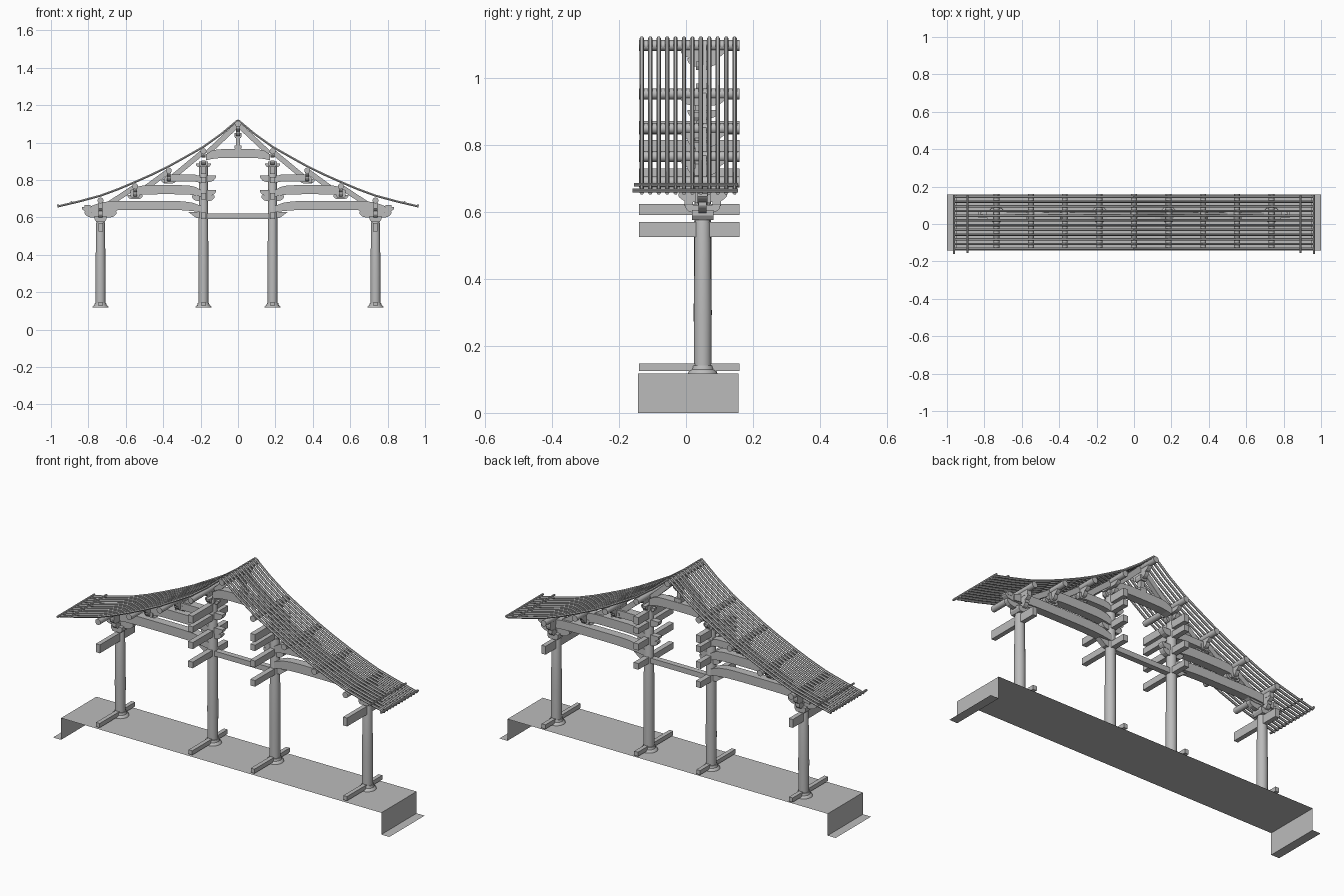
import bpy, bmesh, math
from mathutils import Vector

cube = bpy.data.objects.get("Cube")
if cube:
    bpy.data.objects.remove(cube, do_unlink=True)

timber = bpy.data.materials.new("timber_grey")
timber.use_nodes = True
GREY = (0.5, 0.5, 0.5, 1)
timber.diffuse_color = GREY
timber.node_tree.nodes["Principled BSDF"].inputs["Base Color"].default_value = GREY

YC, Y0, Y1 = 0.05, -0.14, 0.16       # frame centre line, bay ends
SIDES = (("left", 1), ("right", -1))
OUT, IN = 0.735, 0.185               # column positions


def finish(name, bm, smooth=False):
    bmesh.ops.recalc_face_normals(bm, faces=bm.faces)
    mesh = bpy.data.meshes.new(name)
    bm.to_mesh(mesh)
    bm.free()
    obj = bpy.data.objects.new(name, mesh)
    bpy.context.collection.objects.link(obj)
    mesh.materials.append(timber)
    if smooth:
        bpy.ops.object.select_all(action="DESELECT")
        obj.select_set(True)
        bpy.context.view_layer.objects.active = obj
        bpy.ops.object.shade_smooth_by_angle(angle=math.radians(40))
    return obj


def prism(name, pts, depth, axis="y", at=YC):
    """Extrude an outline of (horizontal, z) points along an axis, centred on at."""
    bm = bmesh.new()
    def place(h, z, d):
        return (h, d, z) if axis == "y" else (d, h, z)
    face = bm.faces.new([bm.verts.new(place(h, z, at - depth / 2)) for h, z in pts])
    ext = bmesh.ops.extrude_face_region(bm, geom=[face])
    moved = [v for v in ext["geom"] if isinstance(v, bmesh.types.BMVert)]
    bmesh.ops.translate(bm, verts=moved, vec=place(0, 0, depth))
    return finish(name, bm)


def box(name, x, y, z):
    return prism(name, [(x[0], z[0]), (x[1], z[0]), (x[1], z[1]), (x[0], z[1])],
                 y[1] - y[0], at=(y[0] + y[1]) / 2)


def lathe(name, profile, x, y, steps=20):
    bm = bmesh.new()
    verts = [bm.verts.new((x + r, y, z)) for r, z in profile]
    edges = [bm.edges.new(pair) for pair in zip(verts, verts[1:])]
    bmesh.ops.spin(bm, geom=verts + edges, cent=(x, y, 0), axis=(0, 0, 1),
                   angle=math.tau, steps=steps)
    bmesh.ops.remove_doubles(bm, verts=bm.verts, dist=0.0002)
    return finish(name, bm, True)


def log(name, x, z, r, y0=Y0, y1=Y1, seg=14):
    """Round timber running along the bay."""
    bm = bmesh.new()
    bmesh.ops.create_cone(bm, cap_ends=True, segments=seg, radius1=r, radius2=r, depth=y1 - y0)
    for v in bm.verts:
        v.co = (x + v.co.x, (y0 + y1) / 2 + v.co.z, z + v.co.y)
    return finish(name, bm, True)


def boat(name, centre, half, z0, z1, depth, axis, at):
    """Bracket arm with ends curling upward."""
    h = z1 - z0
    right = [(0.55, 0), (0.8, 0.18), (0.95, 0.5), (1, 0.7), (1, 1)]
    pts = [(centre + half * u, z0 + h * t) for u, t in right]
    pts += [(centre - half * u, z0 + h * t) for u, t in reversed(right)]
    return prism(name, pts, depth, axis, at)


def moon_beam(name, a, b, z0, z1, depth=0.045):
    """Cambered beam with rounded shoulders and an arched underside."""
    n = 12
    h = z1 - z0
    top, low = [], []
    for i in range(n + 1):
        t = i / n
        u = abs(2 * t - 1)
        x = a + (b - a) * t
        top.append((x, z1 - 0.45 * h * u ** 6))
        low.append((x, z0 + 0.22 * h * (1 - u ** 4)))
    return prism(name, top + low[::-1], depth)


def block(name, x, z0, z1, w, y=YC):
    """Bearing block with a tapered foot."""
    zm = z0 + 0.45 * (z1 - z0)
    f = w * 0.72
    return prism(name, [(x - f, z0), (x + f, z0), (x + w, zm), (x + w, z1),
                        (x - w, z1), (x - w, zm)], 2 * w, at=y)


def strut(name, a, b, w=0.028, depth=0.024):
    p, q = Vector(a), Vector(b)
    d = (q - p).normalized()
    n = Vector((-d.y, d.x)) * w / 2
    return prism(name, [tuple(v) for v in (p - n, q - n, q + n, p + n)], depth)


# folded sheet platform with ground flanges
bm = bmesh.new()
path = [(-1, 0), (-0.952, 0), (-0.952, 0.117), (0.952, 0.117), (0.952, 0), (1, 0)]
rows = [[bm.verts.new((x, y, z)) for x, z in path] for y in (-0.143, 0.157)]
for i in range(len(path) - 1):
    bm.faces.new((rows[0][i], rows[0][i + 1], rows[1][i + 1], rows[1][i]))
finish("platform", bm)

# central tie beam, top beam and ridge post
box("inner_tie_beam", (-IN, IN), (0.035, 0.065), (0.592, 0.62))
moon_beam("top_beam", -0.17, 0.17, 0.905, 0.965)
block("ridge_foot", 0, 0.962, 0.985, 0.02)
box("ridge_post", (-0.011, 0.011), (0.038, 0.062), (0.98, 1.04))
block("ridge_block", 0, 1.025, 1.05, 0.02)
boat("ridge_arm_lower", YC, 0.045, 1.035, 1.06, 0.02, "x", 0)
boat("ridge_arm_upper", YC, 0.065, 1.06, 1.085, 0.02, "x", 0)
log("ridge_purlin", 0, 1.098, 0.016)

STEPS = [(0, 1.098), (IN, 0.953), (0.37, 0.85), (0.55, 0.766), (OUT, 0.69)]

for side, s in SIDES:
    # columns with flared stone feet
    for label, x, top in (("outer", OUT, 0.578), ("inner", IN, 0.885)):
        lathe(f"{side}_{label}_column",
              [(0, 0.13), (0.026, 0.13), (0.027, 0.3), (0.0235, top - 0.01), (0.021, top), (0, top)],
              s * x, YC)
        lathe(f"{side}_{label}_column_foot",
              [(0, 0.118), (0.044, 0.118), (0.042, 0.124), (0.033, 0.13), (0.03, 0.142), (0, 0.142)],
              s * x, YC)
        box(f"{side}_{label}_sill", (s * x - 0.011, s * x + 0.011), (Y0, Y1), (0.125, 0.148))

    # beams along the bay
    box(f"{side}_outer_bay_beam", (s * OUT - 0.012, s * OUT + 0.012), (Y0, Y1), (0.525, 0.57))
    for i, (z0, z1) in enumerate(((0.592, 0.625), (0.695, 0.73), (0.783, 0.815), (0.832, 0.872))):
        box(f"{side}_inner_bay_beam_{i}", (s * IN - 0.014, s * IN + 0.014), (Y0, Y1), (z0, z1))

    # stepped cross beams
    moon_beam(f"{side}_lower_beam", s * 0.195, s * 0.785, 0.627, 0.688)
    moon_beam(f"{side}_middle_beam", s * 0.195, s * 0.575, 0.71, 0.772)
    moon_beam(f"{side}_upper_beam", s * 0.195, s * 0.395, 0.782, 0.83)
    for label, z0, z1, half in (("upper", 0.79, 0.825, 0.067), ("middle", 0.715, 0.745, 0.067)):
        boat(f"{side}_{label}_tenon", s * IN, half, z0, z1, 0.03, "y", YC)
    for i, z in enumerate((0.628, 0.712)):
        boat(f"{side}_beam_corbel_{i}", s * IN, 0.09 - 0.03 * (i == 1), z - 0.025, z + 0.005, 0.028, "y", YC) \
            if i else prism(f"{side}_beam_corbel_{i}",
                            [(s * IN, z - 0.035), (s * 0.225, z - 0.03), (s * 0.265, z), (s * IN, z)], 0.028)

    # bracket cluster on the outer column
    x = s * OUT
    block(f"{side}_column_block", x, 0.576, 0.606, 0.032)
    boat(f"{side}_cross_arm", x, 0.085, 0.598, 0.63, 0.024, "y", YC)
    boat(f"{side}_cross_arm_upper", x, 0.1, 0.626, 0.655, 0.03, "y", YC)
    boat(f"{side}_bay_arm_lower", YC, 0.052, 0.598, 0.622, 0.022, "x", x)
    boat(f"{side}_bay_arm_upper", YC, 0.072, 0.63, 0.655, 0.022, "x", x)
    for d in (-0.042, 0, 0.042):
        block(f"{side}_bay_bearing", x, 0.618, 0.633, 0.013, YC + d)
    for d in (-0.07, 0.07):
        block(f"{side}_cross_bearing", x + d, 0.648, 0.667, 0.016)
    box(f"{side}_purlin_support", (x - 0.012, x + 0.012), (-0.02, 0.12), (0.655, 0.68))

    # purlins, their posts and brackets, and inclined struts
    posts = {1: 0.885, 2: 0.82, 3: 0.735}
    for i, (px, pz) in enumerate(STEPS):
        if i:
            log(f"{side}_purlin_{i}", s * px, pz, 0.016)
        if i in posts:
            foot = min(posts[i], pz - 0.05)
            block(f"{side}_purlin_block_{i}", s * px, foot - 0.012, foot + 0.014, 0.024)
            boat(f"{side}_purlin_arm_{i}", YC, 0.045, foot - 0.005, foot + 0.02, 0.02, "x", s * px)
            boat(f"{side}_purlin_seat_{i}", YC, 0.065, pz - 0.034, pz - 0.01, 0.02, "x", s * px)
            boat(f"{side}_purlin_cross_arm_{i}", s * px, 0.04, foot - 0.018, foot + 0.004, 0.02, "y", YC)
        if i < 4:
            nx, nz = STEPS[i + 1]
            strut(f"{side}_strut_{i}", (s * (px + 0.008), pz - 0.008),
                  (s * (nx - 0.02), nz - (0.01 if i == 0 else 0.035)))

    # eave battens
    log(f"{side}_eave_batten", s * 0.962, 0.664, 0.006, -0.16, 0.155, 8)
    log(f"{side}_inner_eave_batten", s * 0.89, 0.682, 0.005, -0.155, 0.155, 8)

# curved rafters as round rods
ROOF = [(0, 1.12), (0.09, 1.045), (IN, 0.977), (0.28, 0.923), (0.37, 0.873), (0.46, 0.829),
        (0.55, 0.789), (0.64, 0.751), (OUT, 0.716), (0.85, 0.685), (0.965, 0.658)]
for side, s in SIDES:
    cu = bpy.data.curves.new(f"{side}_rafters", "CURVE")
    cu.dimensions = "3D"
    cu.bevel_depth = 0.0065
    cu.bevel_resolution = 1
    cu.use_fill_caps = True
    for k in range(12):
        sp = cu.splines.new("POLY")
        sp.points.add(len(ROOF) - 1)
        for p, (x, z) in zip(sp.points, ROOF):
            p.co = (s * x, -0.132 + 0.0252 * k, z, 1)
    cu.materials.append(timber)
    obj = bpy.data.objects.new(f"{side}_rafters", cu)
    bpy.context.collection.objects.link(obj)
    bpy.ops.object.select_all(action="DESELECT")
    obj.select_set(True)
    bpy.context.view_layer.objects.active = obj
    bpy.ops.object.convert(target="MESH")
    bpy.ops.object.shade_smooth_by_angle(angle=math.radians(50))
